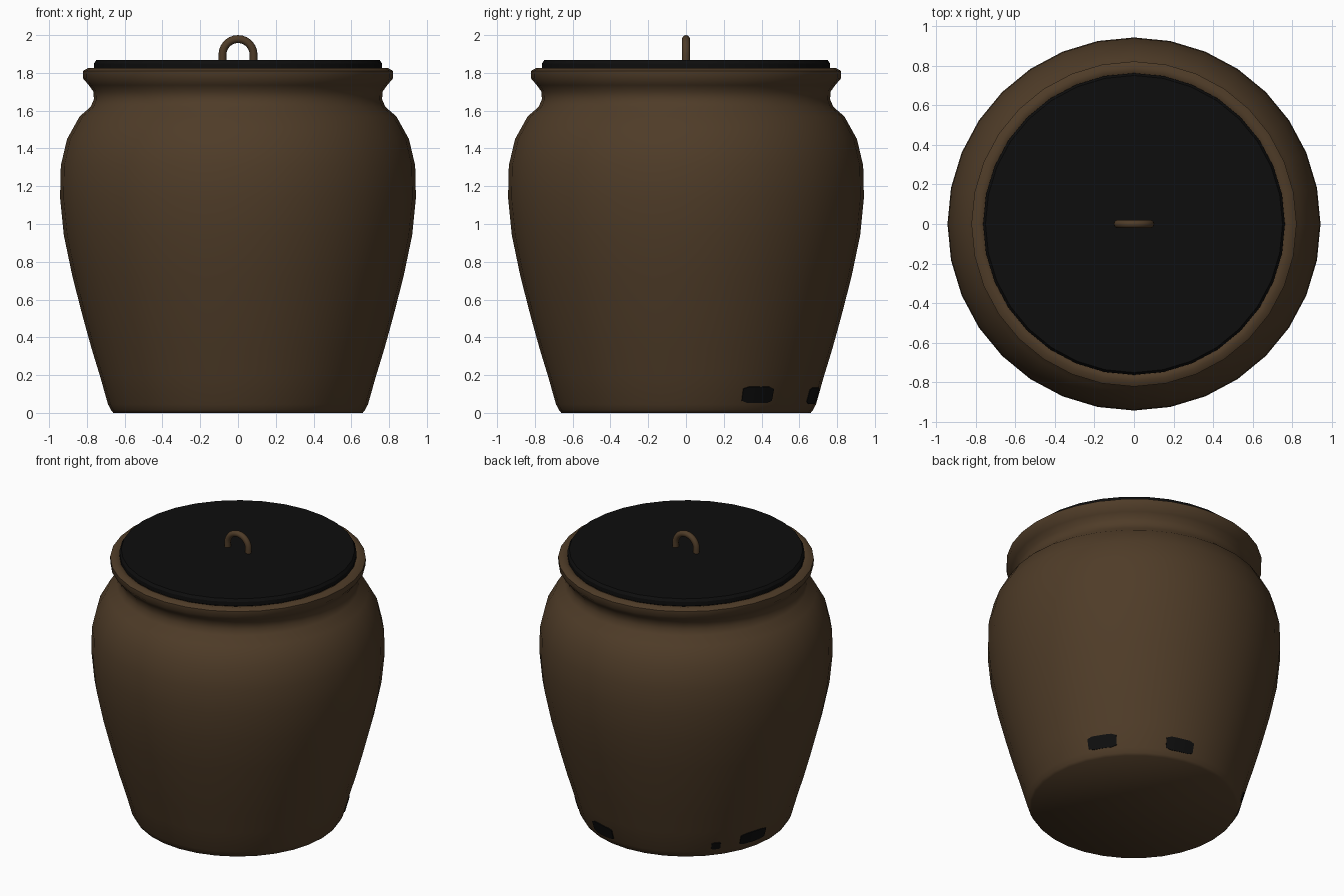
import bpy, bmesh, math
from mathutils import Vector

if "Cube" in bpy.data.objects:
    bpy.data.objects.remove(bpy.data.objects["Cube"])

SIDES = 32


def material(name, rgb):
    m = bpy.data.materials.new(name)
    m.diffuse_color = (*rgb, 1)
    m.use_nodes = True
    m.node_tree.nodes["Principled BSDF"].inputs["Base Color"].default_value = m.diffuse_color
    return m


brown = material("brown_glaze", (0.078, 0.045, 0.021))
black = material("black", (0.0042, 0.0042, 0.0042))


def finish(bm, name, mat, angle=40):
    me = bpy.data.meshes.new(name)
    bmesh.ops.recalc_face_normals(bm, faces=bm.faces)
    bm.to_mesh(me)
    bm.free()
    ob = bpy.data.objects.new(name, me)
    bpy.context.collection.objects.link(ob)
    me.materials.append(mat)
    bpy.ops.object.select_all(action='DESELECT')
    ob.select_set(True)
    bpy.context.view_layer.objects.active = ob
    bpy.ops.object.shade_smooth_by_angle(angle=math.radians(angle))
    return ob


def lathe(name, profile, mat, angle=40):
    """Revolve (radius, z) points around z, capping both ends."""
    bm = bmesh.new()
    rings = [[bm.verts.new((r * math.cos(2 * math.pi * i / SIDES),
                            r * math.sin(2 * math.pi * i / SIDES), z))
              for i in range(SIDES)] for r, z in profile]
    for a, b in zip(rings, rings[1:]):
        for i in range(SIDES):
            j = (i + 1) % SIDES
            bm.faces.new((a[i], a[j], b[j], b[i]))
    bm.faces.new(rings[0][::-1])
    bm.faces.new(rings[-1])
    return finish(bm, name, mat, angle)


# Pot: outer wall, rolled rim, then hollow inside
lathe("pot", [
    (0.66, 0), (0.672, 0.015), (0.688, 0.045), (0.732, 0.2), (0.775, 0.34),
    (0.822, 0.51), (0.876, 0.72), (0.922, 0.94), (0.942, 1.14), (0.938, 1.31),
    (0.905, 1.45), (0.838, 1.57), (0.78, 1.62), (0.763, 1.66), (0.765, 1.70),
    (0.79, 1.735), (0.820, 1.77), (0.821, 1.81), (0.792, 1.827),
    (0.765, 1.822), (0.735, 1.80), (0.72, 1.66), (0.86, 1.42), (0.88, 1.1),
    (0.65, 0.06)], brown, 60)

# Lid
lathe("lid", [(0.745, 1.812), (0.762, 1.822), (0.762, 1.85), (0.75, 1.868)],
      black, 30)

# Lid handle: arch of round tube sunk slightly into the lid
bm = bmesh.new()
R, T, CZ, N, K = 0.082, 0.021, 1.897, 14, 10
path = [(Vector((R, 0, 1.85)), Vector((1, 0, 0)))]
for i in range(N + 1):
    a = math.pi * i / N
    d = Vector((math.cos(a), 0, math.sin(a)))
    path.append((Vector((0, 0, CZ)) + d * R, d))
path.append((Vector((-R, 0, 1.85)), Vector((-1, 0, 0))))
tube = [[bm.verts.new(p + T * (math.cos(2 * math.pi * k / K) * d
                               + math.sin(2 * math.pi * k / K) * Vector((0, 1, 0))))
         for k in range(K)] for p, d in path]
for a, b in zip(tube, tube[1:]):
    for k in range(K):
        j = (k + 1) % K
        bm.faces.new((a[k], a[j], b[j], b[k]))
bm.faces.new(tube[0])
bm.faces.new(tube[-1])
finish(bm, "lid_handle", brown)


# Dark marks near the foot: thin plates hugging the wall
def wall_mark(name, azimuth, z, width, height):
    bm = bmesh.new()
    cols = 6
    grid = []
    for i in range(cols + 1):
        u = i / cols * 2 - 1
        h = height / 2 * (0.75 if i in (0, cols) else 1)
        col = []
        for s in (-1, 1):
            zz = z + s * h
            r = 0.688 + (zz - 0.045) * 0.284 + 0.003
            a = math.radians(azimuth) + u * width / 2 / 0.7
            col.append(bm.verts.new((r * math.cos(a), r * math.sin(a), zz)))
        grid.append(col)
    for a, b in zip(grid, grid[1:]):
        bm.faces.new((a[0], b[0], b[1], a[1]))
    # thicken inwards so the plate is closed
    bmesh.ops.recalc_face_normals(bm, faces=bm.faces)
    bmesh.ops.solidify(bm, geom=bm.faces[:], thickness=0.006)
    finish(bm, name, black)


wall_mark("foot_mark_right", 33, 0.095, 0.19, 0.085)
wall_mark("foot_mark_back", 75, 0.09, 0.19, 0.085)
wall_mark("foot_mark_left", 163, 0.095, 0.2, 0.08)
wall_mark("foot_mark_small", 141, 0.08, 0.06, 0.05)
